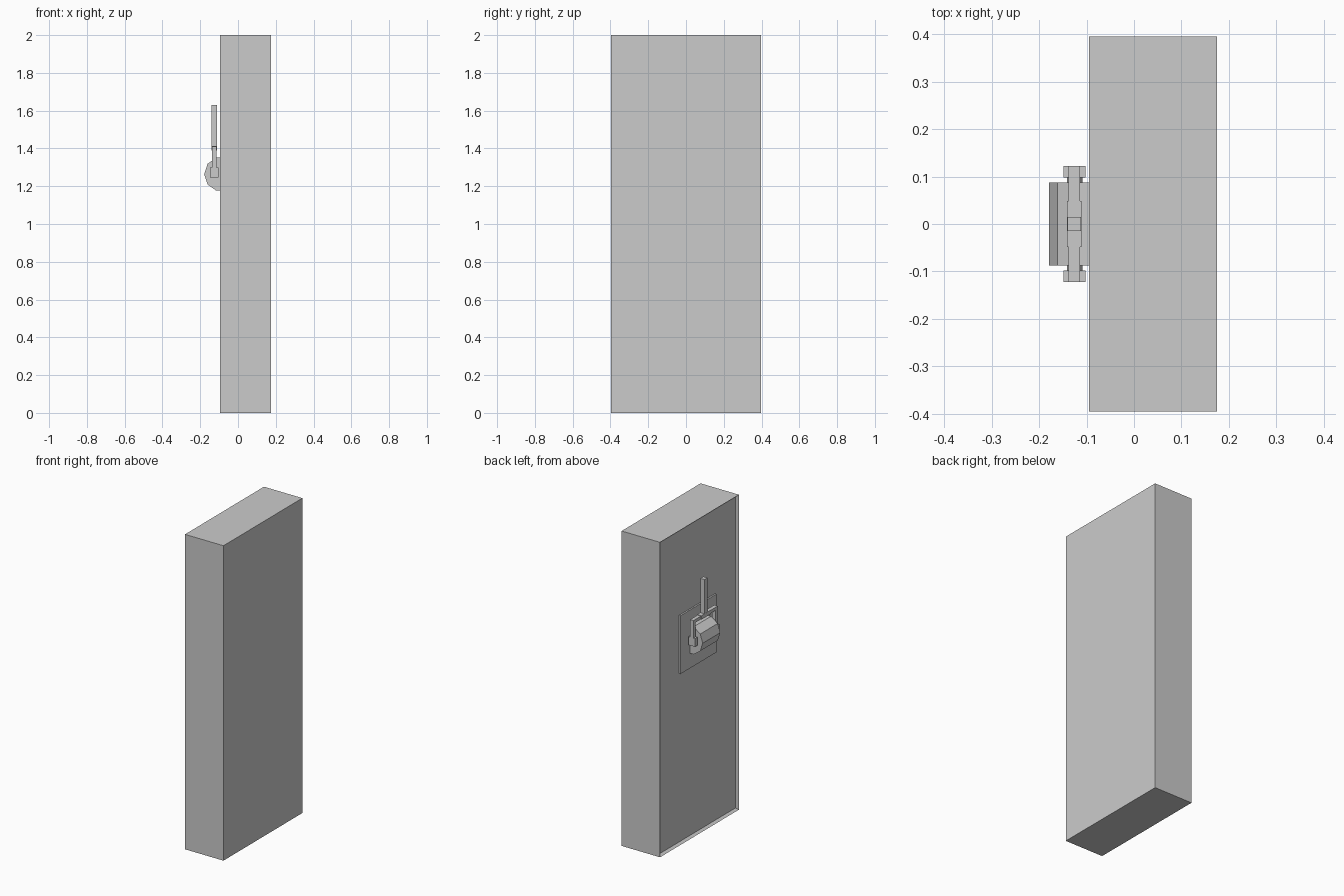
import bpy
import bmesh
import math

cube = bpy.data.objects.get("Cube")
if cube:
    bpy.data.objects.remove(cube, do_unlink=True)

GREY = (0.6, 0.6, 0.6, 1.0)
grey = bpy.data.materials.new("plain grey")
grey.use_nodes = True
grey.diffuse_color = GREY
grey.node_tree.nodes["Principled BSDF"].inputs["Base Color"].default_value = GREY


def add_object(name, bm):
    bmesh.ops.recalc_face_normals(bm, faces=bm.faces)
    mesh = bpy.data.meshes.new(name)
    bm.to_mesh(mesh)
    bm.free()
    mesh.materials.append(grey)
    obj = bpy.data.objects.new(name, mesh)
    bpy.context.collection.objects.link(obj)
    return obj


def box_bmesh(xs, ys, zs):
    bm = bmesh.new()
    bmesh.ops.create_cube(bm, size=1)
    for v in bm.verts:
        v.co = [lo + (c + 0.5) * (hi - lo) for c, (lo, hi) in zip(v.co, (xs, ys, zs))]
    return bm


def box(name, xs, ys, zs):
    return add_object(name, box_bmesh(xs, ys, zs))


def prism(name, cx, cz, radius, ys, sides):
    """Polygonal cylinder lying along y, one corner pointing to -x."""
    bm = bmesh.new()
    ring = []
    for i in range(sides):
        a = math.tau * i / sides
        ring.append(bm.verts.new((cx - radius * math.cos(a), ys[0],
                                  cz + radius * math.sin(a))))
    face = bm.faces.new(ring)
    ext = bmesh.ops.extrude_face_region(bm, geom=[face])
    moved = [g for g in ext["geom"] if isinstance(g, bmesh.types.BMVert)]
    bmesh.ops.translate(bm, verts=moved, vec=(0, ys[1] - ys[0], 0))
    return add_object(name, bm)


# Cabinet with a shallow recessed panel on its -x side
bm = box_bmesh((-0.095, 0.175), (-0.396, 0.396), (0, 2))
bm.normal_update()
panel = [f for f in bm.faces if f.normal.x < -0.9]
bmesh.ops.inset_region(bm, faces=panel, thickness=0.015)
bmesh.ops.translate(bm, verts=panel[0].verts, vec=(0.017, 0, 0))
add_object("cabinet", bm)

# Mounting plate and rounded switch housing
box("mounting_plate", (-0.088, -0.076), (-0.18, 0.18), (1.08, 1.45))
prism("switch_housing", -0.087, 1.264, 0.092, (-0.088, 0.088), 10)

# Lever yoke: a pivot pin, hub and arm on each side
for side, s in (("right", -1), ("left", 1)):
    def span(a, b):
        return sorted((s * a, s * b))
    prism(side + "_pivot_pin", -0.125, 1.272, 0.016, span(0.08, 0.104), 8)
    box(side + "_hub", (-0.149, -0.102), span(0.098, 0.122), (1.246, 1.298))
    box(side + "_arm", (-0.138, -0.114), span(0.1, 0.122), (1.298, 1.392))

# Crossbar, its thicker middle and the upright handle
box("crossbar", (-0.138, -0.114), (-0.122, 0.122), (1.39, 1.41))
box("crossbar_middle", (-0.141, -0.111), (-0.048, 0.048), (1.388, 1.413))
box("handle", (-0.14, -0.112), (-0.015, 0.015), (1.41, 1.63))
